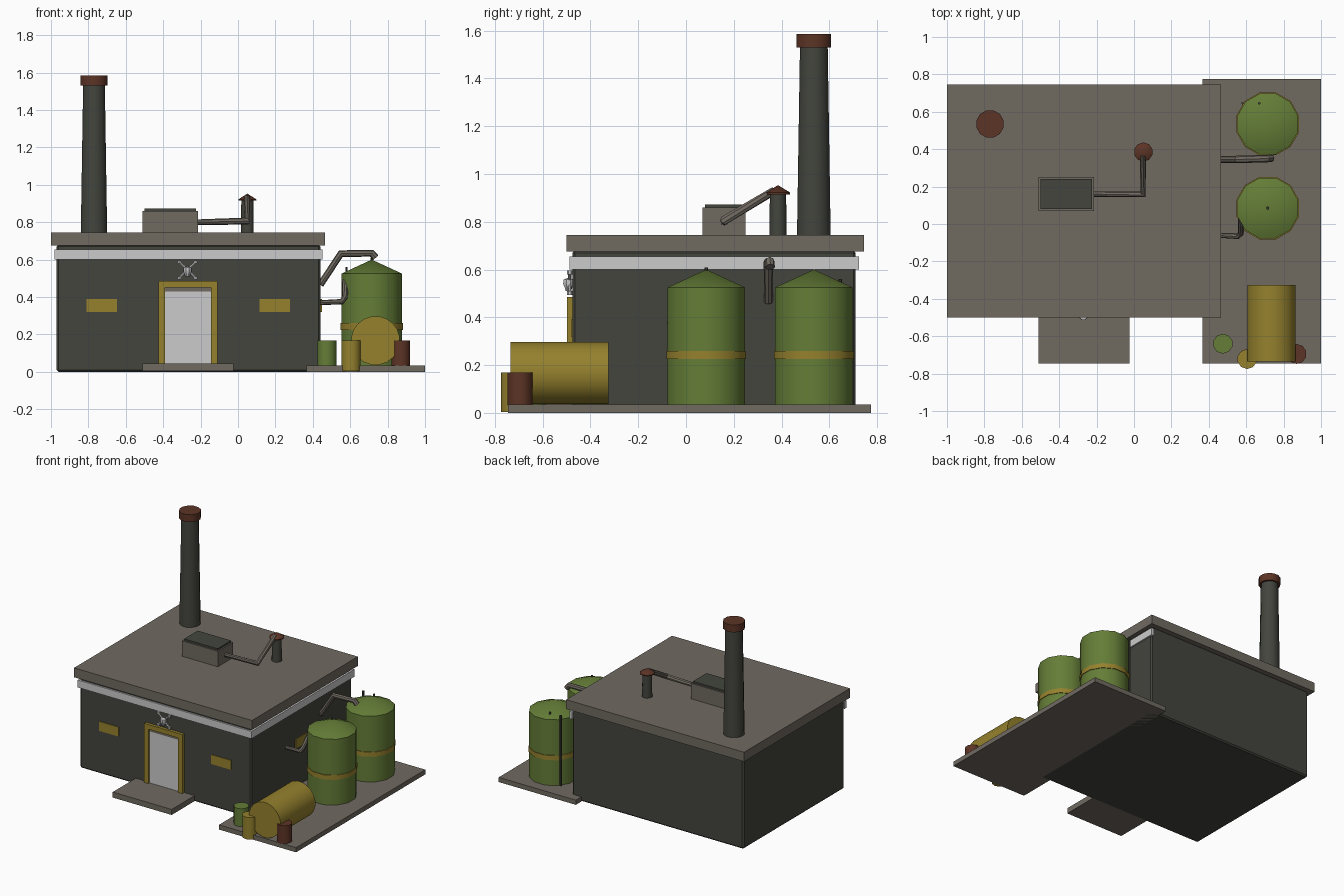
import bpy, bmesh, math
from mathutils import Vector

if "Cube" in bpy.data.objects:
    bpy.data.objects.remove(bpy.data.objects["Cube"])


def mat(name, r, g, b):
    m = bpy.data.materials.new(name)
    m.diffuse_color = (r, g, b, 1)
    m.use_nodes = True
    m.node_tree.nodes["Principled BSDF"].inputs["Base Color"].default_value = m.diffuse_color
    return m


DARK = mat("dark_wall", .056, .059, .047)
GREY = mat("warm_grey", .16, .142, .118)
GREEN = mat("tank_green", .128, .205, .038)
YELLOW = mat("ochre_yellow", .30, .22, .027)
RUST = mat("rust_brown", .108, .034, .019)
WHITE = mat("pale_white", .60, .60, .60)


def finish(name, bm, m, smooth=False):
    bmesh.ops.recalc_face_normals(bm, faces=bm.faces)
    me = bpy.data.meshes.new(name)
    bm.to_mesh(me)
    bm.free()
    me.materials.append(m)
    ob = bpy.data.objects.new(name, me)
    bpy.context.collection.objects.link(ob)
    if smooth:
        bpy.ops.object.select_all(action='DESELECT')
        ob.select_set(True)
        bpy.context.view_layer.objects.active = ob
        bpy.ops.object.shade_smooth_by_angle(angle=math.radians(38))
    return ob


def box(name, x, y, z, m, bevel=0):
    bm = bmesh.new()
    bmesh.ops.create_cube(bm, size=1)
    for v in bm.verts:
        v.co = [(a + b) / 2 + c * (b - a) for (a, b), c in zip((x, y, z), v.co)]
    if bevel:
        bmesh.ops.bevel(bm, geom=bm.edges[:], offset=bevel, segments=1, affect='EDGES')
    return finish(name, bm, m)


def lathe(name, cx, cy, profile, m, n=12, axis='Z'):
    """Closed round part from (radius, height) pairs; axis Y lays it down."""
    bm = bmesh.new()
    rings = []
    for r, h in profile:
        ring = []
        for i in range(n if r else 1):
            a = 2 * math.pi * (i + .5) / n
            p, q = r * math.cos(a), r * math.sin(a)
            ring.append(bm.verts.new((cx + p, cy + q, h) if axis == 'Z' else (cx + p, h, cy + q)))
        rings.append(ring)
    for a, b in zip(rings, rings[1:]):
        for i in range(n):
            j = (i + 1) % n
            bm.faces.new((a[i], a[j], b[0]) if len(b) == 1 else (a[i], a[j], b[j], b[i]))
    for ring in (rings[0], rings[-1]):
        if len(ring) > 1:
            bm.faces.new(ring)
    return finish(name, bm, m, True)


def pipe(name, pts, radii, m, n=8):
    """Mitred tube along a path."""
    bm = bmesh.new()
    pts = [Vector(p) for p in pts]
    rings = []
    for k, p in enumerate(pts):
        d = (pts[min(k + 1, len(pts) - 1)] - p).normalized() + (p - pts[max(k - 1, 0)]).normalized()
        q = d.to_track_quat('Z', 'Y')
        rings.append([bm.verts.new(p + q @ Vector((radii[k] * math.cos(t), radii[k] * math.sin(t), 0)))
                      for t in (2 * math.pi * i / n for i in range(n))])
    # match neighbouring rings by nearest start so that tubes do not twist
    for k in range(1, len(rings)):
        off = pts[k] - pts[k - 1]
        a, b = rings[k - 1], rings[k]
        options = [[c[(i + s) % n] for i in range(n)] for c in (b, b[::-1]) for s in range(n)]
        rings[k] = min(options, key=lambda c: sum((u.co + off - v.co).length for u, v in zip(a, c)))
    for a, b in zip(rings, rings[1:]):
        for i in range(n):
            j = (i + 1) % n
            bm.faces.new((a[i], a[j], b[j], b[i]))
    bm.faces.new(rings[0])
    bm.faces.new(rings[-1])
    return finish(name, bm, m, True)


# Building shell, roof and pale trim on the front and right walls
box("building_body", (-.97, .44), (-.475, .71), (0, .68), DARK, .01)
box("roof_slab", (-1, .465), (-.5, .745), (.675, .745), GREY)
box("trim_front", (-.98, .452), (-.487, -.465), (.6, .655), WHITE)
box("trim_right", (.43, .452), (-.487, .725), (.6, .655), WHITE)

# Ground slabs
box("yard_slab", (.365, 1), (-.745, .775), (0, .035), GREY)
box("porch_slab", (-.51, -.025), (-.745, -.46), (.004, .045), GREY)

# Door with frame
box("door_panel", (-.395, -.14), (-.482, -.47), (.045, .43), WHITE)
box("door_top_strip", (-.395, -.14), (-.485, -.47), (.43, .452), GREY)
for side, x in (("left", -.425), ("right", -.145)):
    box("door_frame_" + side, (x, x + .035), (-.497, -.47), (.045, .485), YELLOW)
box("door_frame_top", (-.425, -.11), (-.497, -.47), (.45, .485), YELLOW)

# Pale ornament above the door: crossed rods with knob ends and a round centre
for s in (-1, 1):
    pipe("ornament_rod", [(-.27 - s * .045, -.487, .502), (-.27 + s * .045, -.487, .588)], [.007, .007], WHITE, 6)
    for t in (-1, 1):
        lathe("ornament_knob", -.27 + s * .045, -.487,
              [(.011, .545 + t * .043 - .008), (.011, .545 + t * .043 + .008)], WHITE, 6)
lathe("ornament_centre", -.27, -.492, [(.012, .51), (.017, .525), (.024, .54), (.022, .558), (0, .566)], WHITE, 8)

# Wall windows
for x in (-.81, .115):
    box("front_window", (x, x + .163), (-.481, -.473), (.32, .39), YELLOW)
box("side_window", (.438, .448), (.04, .2), (.32, .39), YELLOW)

# Chimney
lathe("chimney_shaft", -.77, .535, [(.073, .74), (.06, 1.54)], DARK)
lathe("chimney_cap", -.77, .535, [(.075, 1.53), (.075, 1.585)], RUST)

# Roof unit, duct and vent stack
box("roof_unit", (-.51, -.215), (.07, .25), (.74, .86), GREY)
box("roof_unit_lid", (-.5, -.225), (.08, .24), (.855, .873), DARK)
pipe("roof_duct", [(-.22, .16, .8), (.048, .16, .806), (.048, .37, .93)], [.015, .02, .017], GREY)
lathe("vent_stack", .05, .385, [(.036, .74), (.034, .922)], DARK, 10)
lathe("vent_cap", .05, .385, [(.051, .915), (.051, .922), (0, .953)], RUST, 10)

# Two storage tanks with bands
for i, y in enumerate((.085, .535)):
    lathe(f"tank_{i}", .715, y, [(.168, .03), (.168, .525), (0, .6)], GREEN)
    lathe(f"tank_band_{i}", .715, y, [(.173, .225), (.173, .26)], YELLOW)
lathe("tank_tip", .715, .085, [(.009, .58), (.007, .608)], DARK, 6)
for x in (.58, .67):
    lathe("tank_side_rod", x, .645, [(.007, .03), (.007, .56)], DARK, 6)

# Pipes leaving the right wall
pipe("upper_pipe", [(.44, .345, .465), (.55, .345, .632), (.715, .35, .634), (.735, .352, .61)],
     [.018, .02, .02, .02], GREY)
pipe("lower_pipe", [(.44, -.06, .37), (.555, -.065, .375), (.572, -.05, .40), (.572, .03, .485)],
     [.013, .016, .016, .016], GREY)

# Lying barrel and small drums
lathe("lying_barrel", .735, .167, [(.131, -.735), (.131, -.325)], YELLOW, 20, 'Y')
for name, x, y, z, m in (("green_drum", .475, -.64, .03, GREEN), ("yellow_drum", .605, -.722, .004, YELLOW),
                         ("rust_drum", .87, -.695, .03, RUST)):
    lathe(name, x, y, [(.053, z), (.053, .168)], m, 10)
